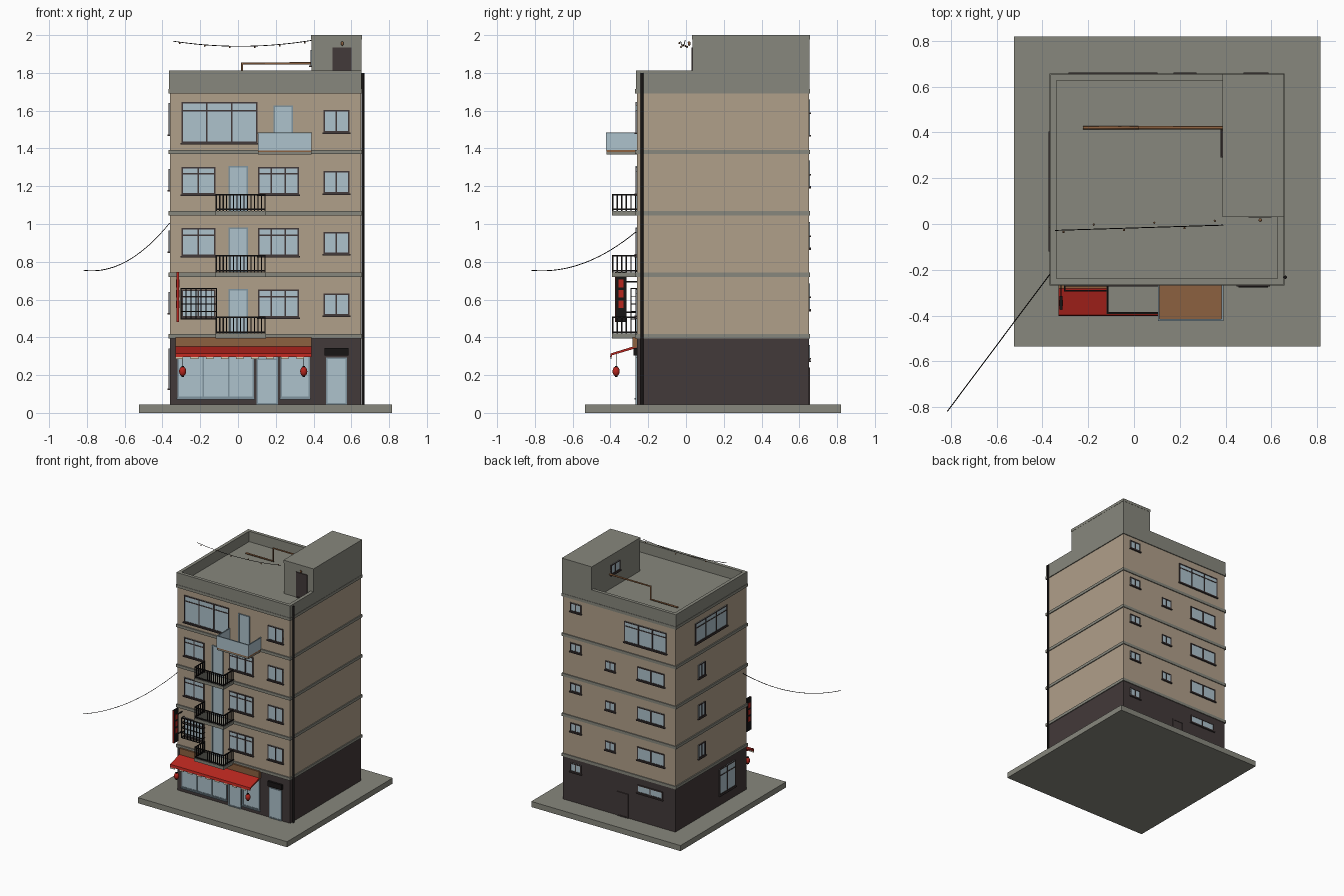
import bpy, bmesh, math
from mathutils import Vector, Matrix

if "Cube" in bpy.data.objects:
    bpy.data.objects.remove(bpy.data.objects["Cube"])


def mat(name, r, g, b):
    m = bpy.data.materials.new(name)
    m.diffuse_color = tuple(c / 12.92 if c <= 0.04045 else ((c + 0.055) / 1.055) ** 2.4 for c in (r, g, b)) + (1,)
    m.use_nodes = True
    m.node_tree.nodes["Principled BSDF"].inputs["Base Color"].default_value = m.diffuse_color
    return m


WALL = mat("tan_plaster", 0.69, 0.625, 0.54)
GREY = mat("grey_concrete", 0.53, 0.53, 0.49)
DARK = mat("dark_stone", 0.26, 0.225, 0.225)
GLASS = mat("pale_glass", 0.68, 0.76, 0.80)
METAL = mat("grey_blue_metal", 0.50, 0.58, 0.62)
RED = mat("red", 0.72, 0.15, 0.12)
WOOD = mat("brown_wood", 0.55, 0.38, 0.25)
BLACK = mat("black_iron", 0.09, 0.08, 0.08)
CREAM = mat("cream", 0.85, 0.80, 0.70)


def finish(name, bm, m):
    me = bpy.data.meshes.new(name)
    bmesh.ops.recalc_face_normals(bm, faces=bm.faces)
    bm.to_mesh(me)
    bm.free()
    me.materials.append(m)
    ob = bpy.data.objects.new(name, me)
    bpy.context.collection.objects.link(ob)
    return ob


def boxes(name, m, *items):
    """One object from any number of (x0, x1, y0, y1, z0, z1) boxes."""
    bm = bmesh.new()
    for x0, x1, y0, y1, z0, z1 in items:
        M = Matrix.Translation(((x0 + x1) / 2, (y0 + y1) / 2, (z0 + z1) / 2)) @ \
            Matrix.Diagonal((abs(x1 - x0), abs(y1 - y0), abs(z1 - z0), 1))
        bmesh.ops.create_cube(bm, size=1, matrix=M)
    return finish(name, bm, m)


def tube(name, m, pts, r, res=2):
    cu = bpy.data.curves.new(name, 'CURVE')
    cu.dimensions = '3D'
    cu.bevel_depth, cu.bevel_resolution, cu.use_fill_caps = r, res, True
    sp = cu.splines.new('POLY')
    sp.points.add(len(pts) - 1)
    for p, c in zip(sp.points, pts):
        p.co = (*c, 1)
    cu.materials.append(m)
    ob = bpy.data.objects.new(name, cu)
    bpy.context.collection.objects.link(ob)


def ball(name, m, c, rx, rz, seg=16):
    bm = bmesh.new()
    bmesh.ops.create_uvsphere(bm, u_segments=seg, v_segments=seg // 2, radius=1,
                              matrix=Matrix.Translation(c) @ Matrix.Diagonal((rx, rx, rz, 1)))
    for f in bm.faces:
        f.smooth = True
    finish(name, bm, m)


X0, X1, Y0, Y1 = -0.36, 0.65, -0.26, 0.65      # wall faces
# wall name -> box from (u0, u1, outward depth d0, d1, z0, z1)
SIDES = {
    "front": lambda u0, u1, a, b, z0, z1: (u0, u1, Y0 - b, Y0 - a, z0, z1),
    "back": lambda u0, u1, a, b, z0, z1: (u0, u1, Y1 + a, Y1 + b, z0, z1),
    "left": lambda u0, u1, a, b, z0, z1: (X0 - b, X0 - a, u0, u1, z0, z1),
    "stair_left": lambda u0, u1, a, b, z0, z1: (0.39 - b, 0.39 - a, u0, u1, z0, z1),
    "stair_front": lambda u0, u1, a, b, z0, z1: (u0, u1, 0.035 - b, 0.035 - a, z0, z1),
}


def window(name, side, u0, u1, z0, z1, divs=(), transom=None, frame=DARK, sill=True, t=0.008, pane=GLASS):
    """Glass plate with a frame, upright bars at divs and an optional transom."""
    S = SIDES[side]
    boxes(name + "_pane", pane, S(u0, u1, -0.005, 0.003, z0, z1))
    f = [S(u0, u0 + t, -0.005, 0.007, z0, z1), S(u1 - t, u1, -0.005, 0.007, z0, z1),
         S(u0 + t, u1 - t, -0.005, 0.007, z1 - t, z1), S(u0 + t, u1 - t, -0.005, 0.007, z0, z0 + t)]
    f += [S(d - t / 2, d + t / 2, -0.005, 0.006, z0 + t, z1 - t) for d in divs]
    if transom:
        f.append(S(u0 + t, u1 - t, -0.005, 0.0055, transom - t / 2, transom + t / 2))
    if sill:
        f.append(S(u0 - 0.005, u1 + 0.005, -0.005, 0.013, z0 - 0.008, z0))
    boxes(name + "_frame", frame, *f)


# Main volumes
boxes("pavement", GREY, (-0.525, 0.815, -0.535, 0.82, 0, 0.045))
boxes("ground_floor", DARK, (X0, X1, Y0, Y1, 0.045, 0.40))
boxes("upper_floors", WALL, (X0, X1, Y0, Y1, 0.40, 1.70))
FLOORS = [0.395 + 0.325 * i for i in range(4)]
for i, z in enumerate(FLOORS + [1.692]):
    boxes(f"floor_band_{i}", GREY, (X0 - 0.009, X1 + 0.007, Y0 - 0.009, Y1 + 0.007, z, z + 0.023))

# Roof, parapet and stair house
a, b, c, d, w = X0 - 0.006, X1 + 0.004, Y0 - 0.006, Y1 + 0.004, 0.027
boxes("roof_deck", GREY, (a + 0.002, b - 0.002, c + 0.002, d - 0.002, 1.70, 1.728))
boxes("parapet", GREY, (a, b, c, c + w, 1.712, 1.812), (a, b, d - w, d, 1.712, 1.812),
      (a, a + w, c + w, d - w, 1.712, 1.812), (b - w, b, c + w, d - w, 1.712, 1.812))
boxes("stair_house", GREY, (0.39, b + 0.0005, 0.035, d + 0.0005, 1.715, 1.98))
boxes("stair_house_cap", GREY, (0.387, b + 0.002, 0.031, d + 0.002, 1.978, 2.0))
window("roof_door", "stair_front", 0.5, 0.6, 1.728, 1.935, sill=False, pane=DARK)
window("stair_house_window", "stair_left", 0.295, 0.41, 1.84, 1.92, (0.352,))
ball("roof_lamp", WOOD, (0.552, 0.017, 1.955), 0.008, 0.012, 10)
tube("roof_pipe", WOOD, [(-0.222, 0.421, 1.745), (0.022, 0.421, 1.745), (0.022, 0.421, 1.85), (0.4, 0.421, 1.85)], 0.007)
tube("drain_pipe", BLACK, [(0.661, -0.233, 0.045), (0.661, -0.233, 1.8)], 0.008)


# Hanging cables and string lights
def cable(name, p, q, sag, r):
    p, q = Vector(p), Vector(q)
    f = lambda t: p.lerp(q, t) - Vector((0, 0, 4 * sag * t * (1 - t)))
    tube(name, BLACK, [f(i / 20) for i in range(21)], r, 0)
    return f


cable("street_cable", (-0.362, -0.212, 1.005), (-0.816, -0.819, 0.755), 0.077, 0.0022)
string = cable("light_string", (-0.345, -0.028, 1.968), (0.39, -0.005, 1.972), 0.029, 0.002)
for i in range(6):
    p = string(0.05 + 0.18 * i)
    y = p.y - 0.008 if i % 2 == 0 else p.y + 0.02
    ball(f"light_bulb_{i}", WOOD, (p.x, y, p.z - 0.005), 0.005, 0.006, 8)

# Front openings and balconies, floors 2 to 4
for i in range(3):
    s, n = 0.325 * i, f"floor{i + 2}_"
    window(n + "left_window", "front", -0.30, -0.12, 0.505 + s, 0.653 + s, (-0.21,), 0.615 + s)
    window(n + "wide_window", "front", 0.105, 0.322, 0.505 + s, 0.653 + s, (0.175, 0.25), 0.615 + s)
    window(n + "balcony_door", "front", -0.05, 0.052, 0.42 + s, 0.657 + s, frame=METAL, sill=False)
    z = 0.395 + s
    boxes(n + "balcony_slab", GREY, (-0.12, 0.147, -0.393, Y0, z, z + 0.024))
    z0, z1, l, r, f, t = z + 0.024, z + 0.115, -0.118, 0.145, -0.391, 0.006
    bars = []
    for zz in (z0 + 0.004, z1 - 0.008):
        bars += [(l, r, f, f + t, zz, zz + 0.008), (l, l + t, f, Y0, zz, zz + 0.008), (r - t, r, f, Y0, zz, zz + 0.008)]
    for k in range(15):
        x = l + (r - l - t) * k / 14
        bars.append((x, x + t, f, f + t, z0, z1))
    for k in range(1, 6):
        y = f + 0.024 * k
        bars += [(l, l + t, y, y + t, z0, z1), (r - t, r, y, y + t, z0, z1)]
    boxes(n + "balcony_railing", BLACK, *bars)
for i, z in enumerate((0.515, 0.84, 1.162, 1.485)):
    window(f"front_right_window_{i}", "front", 0.452, 0.59, z, z + 0.118, (0.521,))

# Top floor front with the glass balcony
window("top_big_window", "front", -0.30, 0.103, 1.428, 1.645, (-0.165, -0.033), 1.60)
window("top_balcony_door", "front", 0.188, 0.29, 1.39, 1.628, frame=METAL, sill=False)
boxes("top_balcony_slab", GREY, (0.107, 0.388, -0.42, Y0, 1.368, 1.382))
boxes("top_balcony_deck", WOOD, (0.105, 0.39, -0.422, Y0, 1.38, 1.391))
boxes("top_balcony_glass", GLASS, (0.105, 0.39, -0.423, -0.417, 1.388, 1.48),
      (0.105, 0.111, -0.417, Y0, 1.388, 1.48), (0.384, 0.39, -0.417, Y0, 1.388, 1.48))
boxes("top_balcony_rail", METAL, (0.104, 0.391, -0.424, -0.416, 1.479, 1.485),
      (0.104, 0.112, -0.416, Y0, 1.479, 1.485), (0.383, 0.391, -0.416, Y0, 1.479, 1.485))

# Window cage on floor 2
cage = [(-0.305 + 0.0268 * k, -0.300 + 0.0268 * k, -0.293, -0.288, 0.495, 0.66) for k in range(8)]
for z in (0.495, 0.535, 0.575, 0.615, 0.655):
    cage += [(-0.305, -0.112, -0.294, -0.289, z, z + 0.005)]
    cage += [(x, x + 0.005, -0.292, Y0, z, z + 0.005) for x in (-0.305, -0.117)]
boxes("window_cage", BLACK, *cage)

# Shop front
window("shop_window", "front", -0.32, 0.085, 0.08, 0.345, (-0.185, -0.05), frame=METAL)
window("shop_door", "front", 0.098, 0.212, 0.045, 0.345, frame=METAL, transom=0.285, sill=False)
window("shop_side_window", "front", 0.225, 0.38, 0.08, 0.345, frame=METAL)
window("entrance_door", "front", 0.465, 0.578, 0.045, 0.292, frame=METAL, sill=False)
boxes("entrance_sign", BLACK, (0.457, 0.585, -0.277, Y0, 0.303, 0.343))
boxes("fascia_board", WOOD, (-0.33, 0.388, -0.282, Y0, 0.345, 0.402))
bm = bmesh.new()
prof = [(-0.262, 0.357), (-0.398, 0.315), (-0.402, 0.295), (-0.394, 0.295), (-0.392, 0.305), (-0.262, 0.343)]
face = bm.faces.new([bm.verts.new((-0.33, y, z)) for y, z in prof])
ext = bmesh.ops.extrude_face_region(bm, geom=[face])["geom"]
bmesh.ops.translate(bm, vec=(0.718, 0, 0), verts=[v for v in ext if isinstance(v, bmesh.types.BMVert)])
finish("awning", bm, RED)
boxes("awning_trim", CREAM, *[(-0.33 + 0.0798 * k, -0.29 + 0.0798 * k, -0.401, -0.395, 0.284, 0.297) for k in range(9)])
for n, x in (("left", -0.293), ("right", 0.348)):
    ball(f"lantern_{n}", RED, (x, -0.37, 0.22), 0.019, 0.026)
    boxes(f"lantern_{n}_caps", BLACK, (x - 0.007, x + 0.007, -0.377, -0.363, 0.243, 0.249),
          (x - 0.007, x + 0.007, -0.377, -0.363, 0.191, 0.197), (x - 0.001, x + 0.001, -0.371, -0.369, 0.247, 0.312))

# Projecting blade sign with plain red panels
boxes("blade_sign", BLACK, (-0.326, -0.312, -0.373, -0.315, 0.48, 0.745),
      (-0.322, -0.316, -0.315, Y0, 0.53, 0.537), (-0.322, -0.316, -0.315, Y0, 0.69, 0.697))
boxes("blade_sign_panels", RED, *[(-0.328, -0.310, -0.358, -0.332, z, z + 0.04) for z in (0.555, 0.61, 0.665)],
      (-0.3245, -0.3135, -0.375, -0.372, 0.48, 0.745))

# Back openings
for i in range(5):
    window(f"back_small_window_{i}", "back", 0.484, 0.583, 0.29 + 0.325 * i, 0.36 + 0.325 * i, (0.533,))
for i in range(3):
    s = 0.325 * i
    window(f"back_stair_window_{i}", "back", 0.178, 0.268, 0.55 + s, 0.622 + s, (0.223,))
    window(f"back_wide_window_{i}", "back", -0.264, -0.02, 0.545 + s, 0.65 + s, (-0.142,))
    window(f"left_narrow_window_{i}", "left", 0.27, 0.36, 0.53 + s, 0.64 + s, (0.315,))
window("back_top_window", "back", -0.282, 0.097, 1.47, 1.638, (-0.155, -0.03), 1.60)
window("back_shop_window", "back", -0.25, -0.02, 0.278, 0.342, (-0.135,))
window("back_door", "back", 0.06, 0.16, 0.045, 0.24, sill=False, pane=DARK)

# Left side openings
window("left_top_window", "left", -0.01, 0.40, 1.475, 1.64, (0.127, 0.263), 1.60)
window("left_shop_window", "left", -0.115, 0.09, 0.13, 0.34, (-0.012,), 0.285)
